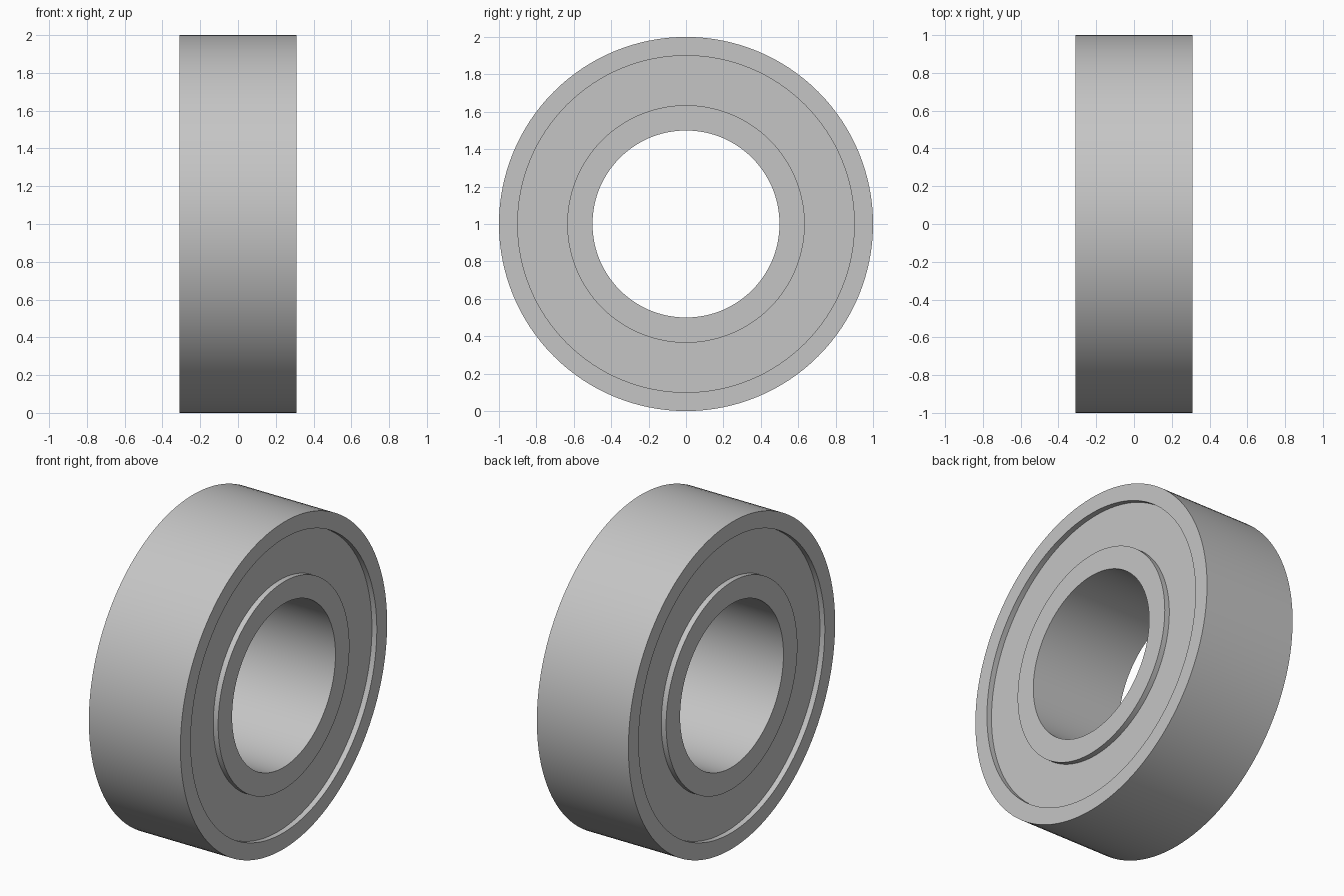
import bpy
import bmesh
import math

cube = bpy.data.objects.get("Cube")
if cube:
    bpy.data.objects.remove(cube, do_unlink=True)

SEGMENTS = 128
HALF_WIDTH = 0.31
RECESS = 0.033
OUTER, SHIELD_OUT, SHIELD_IN, BORE = 1.0, 0.9, 0.635, 0.5

steel = bpy.data.materials.new("steel_grey")
steel.use_nodes = True
colour = (0.56, 0.56, 0.56, 1)
steel.diffuse_color = colour
steel.node_tree.nodes["Principled BSDF"].inputs["Base Color"].default_value = colour


def ring(name, inner, outer, half):
    """Revolve a rectangular section around the x axis."""
    bm = bmesh.new()
    section = [(-half, inner), (half, inner), (half, outer), (-half, outer)]
    loops = []
    for i in range(SEGMENTS):
        a = math.tau * i / SEGMENTS
        loops.append([bm.verts.new((x, r * math.cos(a), r * math.sin(a)))
                      for x, r in section])
    for i, here in enumerate(loops):
        after = loops[(i + 1) % SEGMENTS]
        for j in range(4):
            k = (j + 1) % 4
            bm.faces.new((here[j], here[k], after[k], after[j]))
    bmesh.ops.recalc_face_normals(bm, faces=bm.faces)
    mesh = bpy.data.meshes.new(name)
    bm.to_mesh(mesh)
    bm.free()
    mesh.materials.append(steel)
    obj = bpy.data.objects.new(name, mesh)
    obj.location.z = OUTER
    bpy.context.collection.objects.link(obj)
    bpy.ops.object.select_all(action='DESELECT')
    obj.select_set(True)
    bpy.context.view_layer.objects.active = obj
    bpy.ops.object.shade_smooth_by_angle(angle=math.radians(30))
    return obj


# Outer race, inner race, and the recessed shield between them
ring("outer_race", SHIELD_OUT, OUTER, HALF_WIDTH)
ring("inner_race", BORE, SHIELD_IN, HALF_WIDTH)
ring("shield", SHIELD_IN, SHIELD_OUT, HALF_WIDTH - RECESS)
